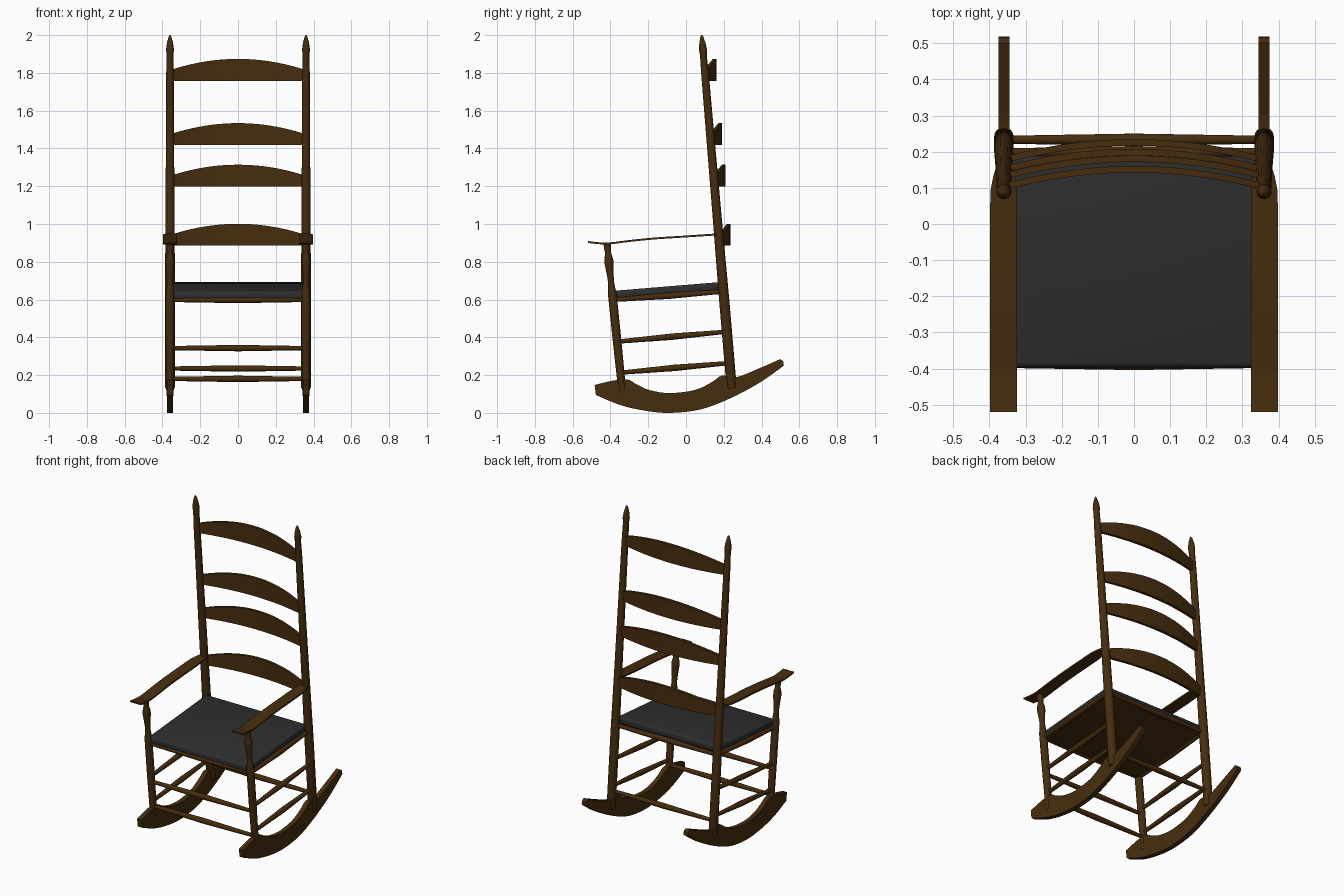
import bpy, bmesh, math
from mathutils import Vector

if "Cube" in bpy.data.objects:
    bpy.data.objects.remove(bpy.data.objects["Cube"])

def material(name, rgb):
    m = bpy.data.materials.new(name)
    m.diffuse_color = (*rgb, 1)
    m.use_nodes = True
    m.node_tree.nodes["Principled BSDF"].inputs["Base Color"].default_value = m.diffuse_color
    return m

WOOD = material("dark brown wood", (0.062, 0.026, 0.0045))
BLACK = material("charcoal seat", (0.027, 0.027, 0.028))
PX = 0.36                                  # x of all posts and rockers

def back_y(z):                             # leaning line of the back posts
    return 0.242 - (z - 0.13) * 0.0850

def front_y(z):                            # leaning line of the front legs
    return -0.335 - (z - 0.09) * 0.1025

def finish(name, bm, mat, angle=35):
    bmesh.ops.recalc_face_normals(bm, faces=bm.faces)
    me = bpy.data.meshes.new(name)
    bm.to_mesh(me)
    bm.free()
    me.materials.append(mat)
    ob = bpy.data.objects.new(name, me)
    bpy.context.collection.objects.link(ob)
    bpy.ops.object.select_all(action='DESELECT')
    ob.select_set(True)
    bpy.context.view_layer.objects.active = ob
    bpy.ops.object.shade_smooth_by_angle(angle=math.radians(angle))
    return ob

def loft(name, rings, mat=WOOD, angle=35):
    """Skin a list of closed rings of points and cap both ends."""
    bm = bmesh.new()
    vs = [[bm.verts.new(p) for p in r] for r in rings]
    n = len(rings[0])
    for a, b in zip(vs, vs[1:]):
        for i in range(n):
            j = (i + 1) % n
            bm.faces.new((a[i], a[j], b[j], b[i]))
    bm.faces.new(vs[0])
    bm.faces.new(vs[-1])
    return finish(name, bm, mat, angle)

def turned(name, p0, p1, profile, sides=16):
    """Turned rod from p0 to p1; profile is a list of (fraction, radius)."""
    p0, p1 = Vector(p0), Vector(p1)
    d = p1 - p0
    u = d.orthogonal().normalized()
    v = d.normalized().cross(u)
    angs = [2 * math.pi * i / sides for i in range(sides)]
    loft(name, [[p0 + d * t + (u * math.cos(a) + v * math.sin(a)) * r for a in angs]
                for t, r in profile])

def smooth_path(pts, steps=4):
    """Catmull-Rom through the points."""
    pts = [Vector(p) for p in pts]
    out = []
    for i in range(len(pts) - 1):
        a, b, c = pts[max(i - 1, 0)], pts[i], pts[i + 1]
        d = pts[min(i + 2, len(pts) - 1)]
        for k in range(steps):
            t = k / steps
            out.append(0.5 * (2 * b + (c - a) * t + (2 * a - 5 * b + 4 * c - d) * t * t
                              + (3 * b - a - 3 * c + d) * t ** 3))
    return out + [pts[-1]]

def by_height(pairs):                      # (z, radius) -> (fraction, radius)
    z0, z1 = pairs[0][0], pairs[-1][0]
    return [((z - z0) / (z1 - z0), r) for z, r in pairs]

# Profiles
BACK = by_height([(0.13, .024), (0.14, .027), (0.6, .027), (1.0, .024), (1.8, .020),
                  (1.89, .018), (1.905, .019), (1.925, .021), (1.96, .016), (1.99, .008), (2.0, .003)])
FRONT = by_height([(0.09, .018), (0.14, .021), (0.4, .023), (0.63, .023), (0.66, .019), (0.69, .016),
                   (0.72, .017), (0.76, .021), (0.79, .024), (0.815, .023), (0.84, .017),
                   (0.85, .016), (0.87, .019), (0.898, .019)])
RUNG = [(0, .011), (.25, .014), (.5, .017), (.75, .014), (1, .011)]
ROCK_BOTTOM = [(-.477, .095), (-.35, .042), (-.22, .012), (-.085, 0), (.075, .018),
               (.23, .075), (.39, .16), (.518, .25)]
ROCK_TOP = [(.50, .285), (.39, .237), (.27, .19), (.19, .197), (.14, .165), (.05, .122),
            (-.085, .105), (-.19, .12), (-.26, .15), (-.31, .177), (-.385, .171), (-.484, .148)]
ARM = [(-.52, .905), (-.47, .899), (-.41, .897), (-.3, .910), (-.17, .923), (0, .934), (.165, .945)]

for s, side in ((-1, "left"), (1, "right")):
    x = s * PX
    # Back post, front leg
    turned(f"back_post_{side}", (x, back_y(0.13), 0.13), (x, back_y(2.0), 2.0), BACK)
    turned(f"front_leg_{side}", (x, front_y(0.09), 0.09), (x, front_y(0.898), 0.898), FRONT)
    # Rocker: side profile with sideways thickness
    outline = smooth_path(ROCK_BOTTOM) + smooth_path([(.515, .272), (.50, .285)], 1) \
        + smooth_path(ROCK_TOP)[1:]
    loft(f"rocker_{side}", [[(x + o, p.x if hasattr(p, "x") else p[0], p[1]) for p in
                             [q for q in outline]] for o in (-.015, .015)])
    # Armrest: thin curved board, tapered at the rear
    rings = []
    for p in smooth_path(ARM):
        k = max(0, (p[0] - 0.07) / 0.1)
        outer, inner = s * (0.398 - 0.022 * k * k), s * (0.323 + 0.008 * k)
        rings.append([(inner, p[0], p[1] - .005), (outer, p[0], p[1] - .005),
                      (outer, p[0], p[1] + .005), (inner, p[0], p[1] + .005)])
    loft(f"armrest_{side}", rings)
    # Side rungs and seat rail
    for i, (zf, zb) in enumerate(((.213, .264), (.377, .430), (.598, .642))):
        turned(f"side_rung_{side}_{i}", (x, front_y(zf), zf), (x, back_y(zb), zb), RUNG)

# Cross rungs and front/back seat rails
for i, (z, y) in enumerate(((.18, front_y(.18)), (.343, front_y(.343)), (.598, front_y(.598)),
                            (.235, back_y(.235)), (.642, back_y(.642)))):
    turned(f"cross_rung_{i}", (-PX, y, z), (PX, y, z), RUNG)

# Back slats: bowed backwards with an arched top
for i, z in enumerate((.885, 1.198, 1.418, 1.758)):
    y0 = back_y(z + .05) - .003
    rings = []
    for k in range(21):
        u = k / 10 - 1
        arch = 1 - u * u
        y, top = y0 + .046 * arch, z + .060 + .056 * arch
        rings.append([(u * .35, y, z), (u * .35, y + .018, z),
                      (u * .35, y + .018, top), (u * .35, y, top)])
    loft(f"back_slat_{i}", rings)

# Tilted seat pad and brown board beneath it
def board(name, hx, y0, y1, zmid, thick, bevel, mat):
    bm = bmesh.new()
    bmesh.ops.create_cube(bm, size=1)
    for v in bm.verts:
        y = y1 if v.co.y > 0 else y0
        v.co = (v.co.x * 2 * hx, y, zmid + (y + .105) * .082 + v.co.z * thick)
    bmesh.ops.bevel(bm, geom=bm.edges[:], offset=bevel, segments=3, profile=.5, affect='EDGES')
    finish(name, bm, mat, 50)

board("seat_pad", .358, -.397, .188, .646, .046, .014, BLACK)
board("seat_base", .345, -.385, .175, .618, .014, .002, WOOD)
